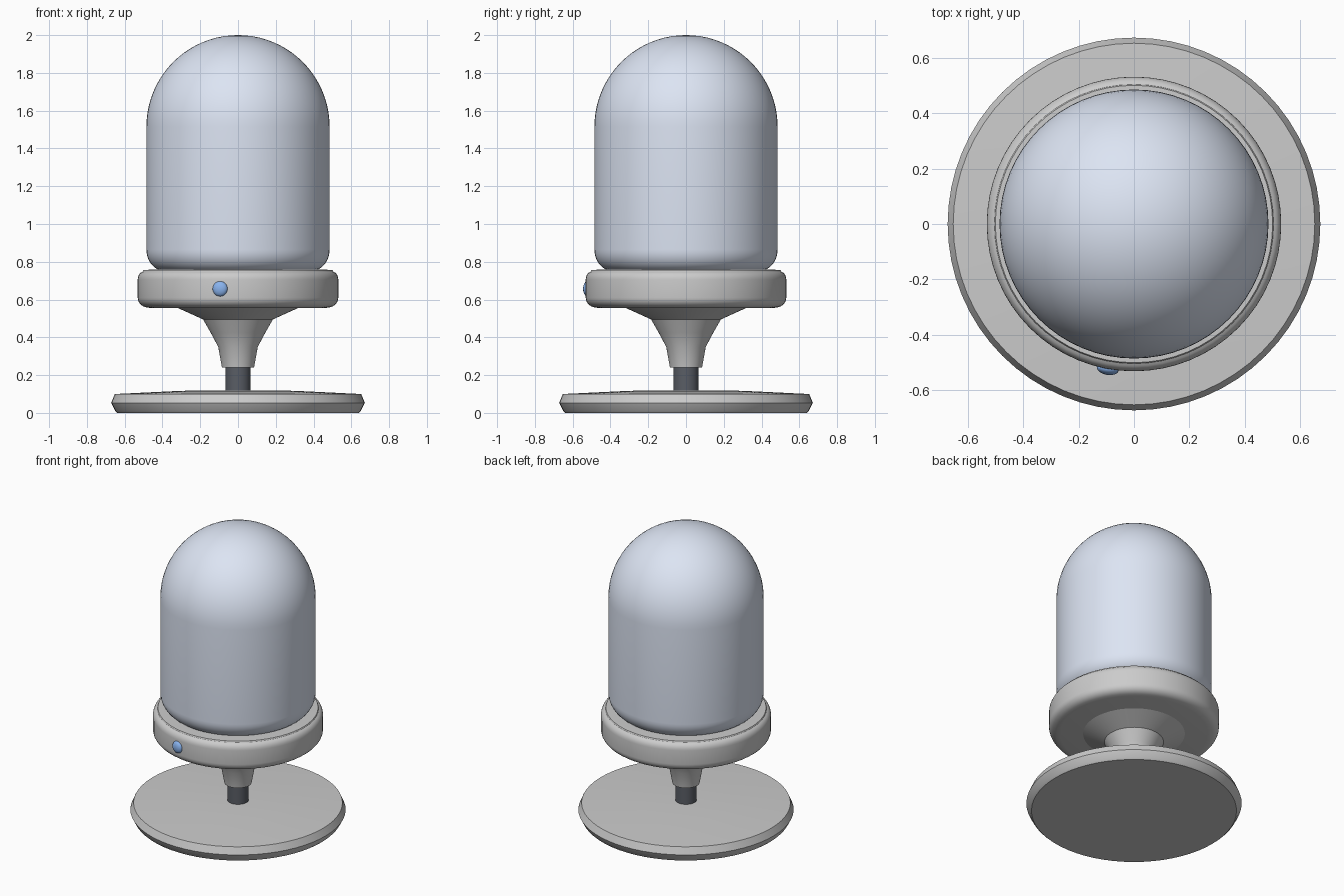
import bpy, bmesh, math

if "Cube" in bpy.data.objects:
    bpy.data.objects.remove(bpy.data.objects["Cube"])


def paint(obj, name, rgb):
    mat = bpy.data.materials.new(name)
    mat.diffuse_color = (*rgb, 1)
    mat.use_nodes = True
    mat.node_tree.nodes["Principled BSDF"].inputs["Base Color"].default_value = mat.diffuse_color
    obj.data.materials.append(mat)


def lathe(name, profile, segments=64, angle=30):
    """Revolve (radius, z) points around the z axis; r = 0 ends close to a pole."""
    bm = bmesh.new()
    verts = [bm.verts.new((r, 0, z)) for r, z in profile]
    edges = [bm.edges.new(pair) for pair in zip(verts, verts[1:])]
    bmesh.ops.spin(bm, geom=verts + edges, cent=(0, 0, 0), axis=(0, 0, 1),
                   angle=math.tau, steps=segments, use_duplicate=False)
    bmesh.ops.remove_doubles(bm, verts=bm.verts, dist=1e-4)
    bmesh.ops.recalc_face_normals(bm, faces=bm.faces)
    mesh = bpy.data.meshes.new(name)
    bm.to_mesh(mesh)
    bm.free()
    obj = bpy.data.objects.new(name, mesh)
    bpy.context.collection.objects.link(obj)
    smooth(obj, angle)
    return obj


def smooth(obj, angle=30):
    bpy.ops.object.select_all(action='DESELECT')
    obj.select_set(True)
    bpy.context.view_layer.objects.active = obj
    bpy.ops.object.shade_smooth_by_angle(angle=math.radians(angle))


def arc(r_centre, z_centre, r_size, z_size, start, end, steps):
    """Points on an elliptical arc in the (radius, z) plane, angles in degrees."""
    angles = [math.radians(start + (end - start) * i / steps) for i in range(steps + 1)]
    return [(max(0, r_centre + r_size * math.cos(a)), z_centre + z_size * math.sin(a))
            for a in angles]


# Foot plate with a bevelled rim and a very slightly domed top
lathe("base_plate", [(0, 0), (0.64, 0), (0.65, 0.01), (0.672, 0.053),
                     (0.652, 0.1), (0.3, 0.117), (0, 0.12)])

# Dark rod between plate and neck
stem = lathe("stem", [(0, 0.1), (0.067, 0.1), (0.067, 0.26), (0, 0.26)], 32)
paint(stem, "dark_grey", (0.1, 0.11, 0.13))

# Flared neck under the collar
lathe("neck", [(0, 0.24), (0.085, 0.24), (0.105, 0.35), (0.145, 0.425),
               (0.185, 0.495), (0.32, 0.556), (0.32, 0.57), (0, 0.57)])

# Rounded collar
lathe("collar", [(0, 0.555), (0.46, 0.555)]
      + arc(0.475, 0.61, 0.056, 0.052, -75, 0, 5)
      + arc(0.495, 0.705, 0.036, 0.045, 0, 75, 5)
      + [(0.50, 0.757), (0.40, 0.76), (0, 0.76)])

# Tall dome with a rounded lower edge
dome = lathe("dome", [(0, 0.74), (0.39, 0.74)]
             + arc(0.385, 0.865, 0.1, 0.115, -72, 0, 8)
             + arc(0, 1.515, 0.485, 0.485, 0, 90, 20))
paint(dome, "pale_blue", (0.72, 0.78, 0.9))

# Flattened button on the front of the collar
bpy.ops.mesh.primitive_uv_sphere_add(segments=24, ring_count=12, radius=1,
                                     location=(-0.095, -0.522, 0.657))
button = bpy.context.object
button.name = "button"
button.scale = (0.04, 0.022, 0.04)
button.rotation_euler.z = -math.atan2(0.095, 0.522)
smooth(button)
paint(button, "blue", (0.25, 0.45, 0.85))
